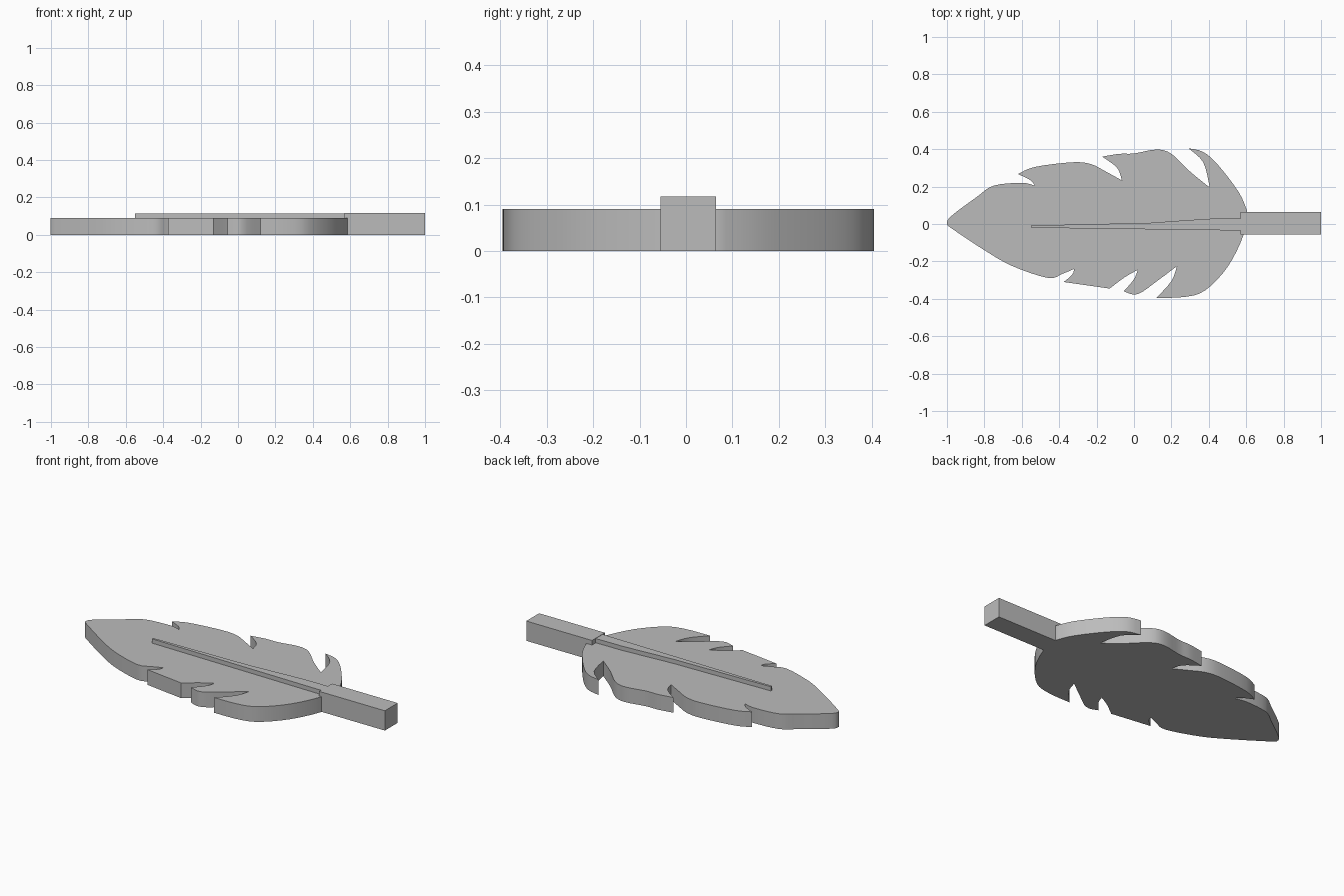
import bpy, bmesh, math
from mathutils import Vector

if "Cube" in bpy.data.objects:
    bpy.data.objects.remove(bpy.data.objects["Cube"])

gray = bpy.data.materials.new("plain gray")
gray.diffuse_color = (0.5, 0.5, 0.5, 1)
gray.use_nodes = True
gray.node_tree.nodes["Principled BSDF"].inputs["Base Color"].default_value = gray.diffuse_color


def prism(name, outline, z0, z1, smooth=False):
    """Extrude a flat outline (counter-clockwise or clockwise) from z0 to z1."""
    bm = bmesh.new()
    face = bm.faces.new([bm.verts.new((p[0], p[1], z0)) for p in outline])
    ext = bmesh.ops.extrude_face_region(bm, geom=[face])
    top = [v for v in ext["geom"] if isinstance(v, bmesh.types.BMVert)]
    bmesh.ops.translate(bm, verts=top, vec=(0, 0, z1 - z0))
    bmesh.ops.recalc_face_normals(bm, faces=bm.faces)
    mesh = bpy.data.meshes.new(name)
    bm.to_mesh(mesh)
    bm.free()
    mesh.materials.append(gray)
    obj = bpy.data.objects.new(name, mesh)
    bpy.context.collection.objects.link(obj)
    if smooth:
        bpy.ops.object.select_all(action='DESELECT')
        obj.select_set(True)
        bpy.context.view_layer.objects.active = obj
        bpy.ops.object.shade_smooth_by_angle(angle=math.radians(30))
    return obj


def curve_run(points, steps=4):
    """Smooth curve through the points, leaving out the last one."""
    pts = [Vector(p) for p in points]
    pts = [pts[0]] + pts + [pts[-1]]
    out = []
    for a, b, c, d in zip(pts, pts[1:], pts[2:], pts[3:]):
        for i in range(steps):
            t = i / steps
            out.append(0.5 * (2 * b + (c - a) * t + (2 * a - 5 * b + 4 * c - d) * t * t
                              + (3 * b - a - 3 * c + d) * t ** 3))
    return out


# Feather edge: smooth runs that meet at sharp corners, clockwise from the tip
runs = [
    [(-.98, .04), (-.84, .145), (-.75, .205), (-.6, .22), (-.53, .205)],
    [(-.555, .235), (-.62, .267)],
    [(-.53, .305), (-.33, .33), (-.23, .32), (-.15, .28), (-.065, .233)],
    [(-.09, .30), (-.17, .36)],
    [(-.08, .375), (0, .377), (.12, .398), (.2, .375), (.3, .28), (.405, .195)],
    [(.37, .33), (.29, .405)],
    [(.37, .385), (.45, .315), (.56, .17), (.605, .07)],
    [(.585, -.06), (.5, -.23), (.38, -.355), (.27, -.39), (.12, -.395)],
    [(.2, -.305), (.23, -.225)],
    [(.13, -.30), (.02, -.375), (-.055, -.36)],
    [(0, -.295), (.02, -.245)],
    [(-.05, -.285), (-.13, -.345)],
    [(-.375, -.31)],
    [(-.33, -.27), (-.32, -.24)],
    [(-.38, -.265), (-.46, -.288), (-.65, -.225), (-.8, -.14), (-.98, -.02), (-1, 0)],
]
outline, corner = [], (-1, 0)
for run in runs:
    outline += curve_run([corner] + run, 1 if len(run) == 1 else 4)
    corner = run[-1]
prism("feather_vane", outline, 0, 0.09, smooth=True)

# Square quill at the base
prism("quill", [(.57, -.055), (1, -.055), (1, .065), (.57, .065)], 0, 0.117)

# Thin tapering rib along the middle
prism("center_rib", [(-.55, -.02), (.58, -.035), (.58, .03), (.4, .028),
                     (.22, .016), (.08, .006), (-.55, -.008)], 0.08, 0.115)
